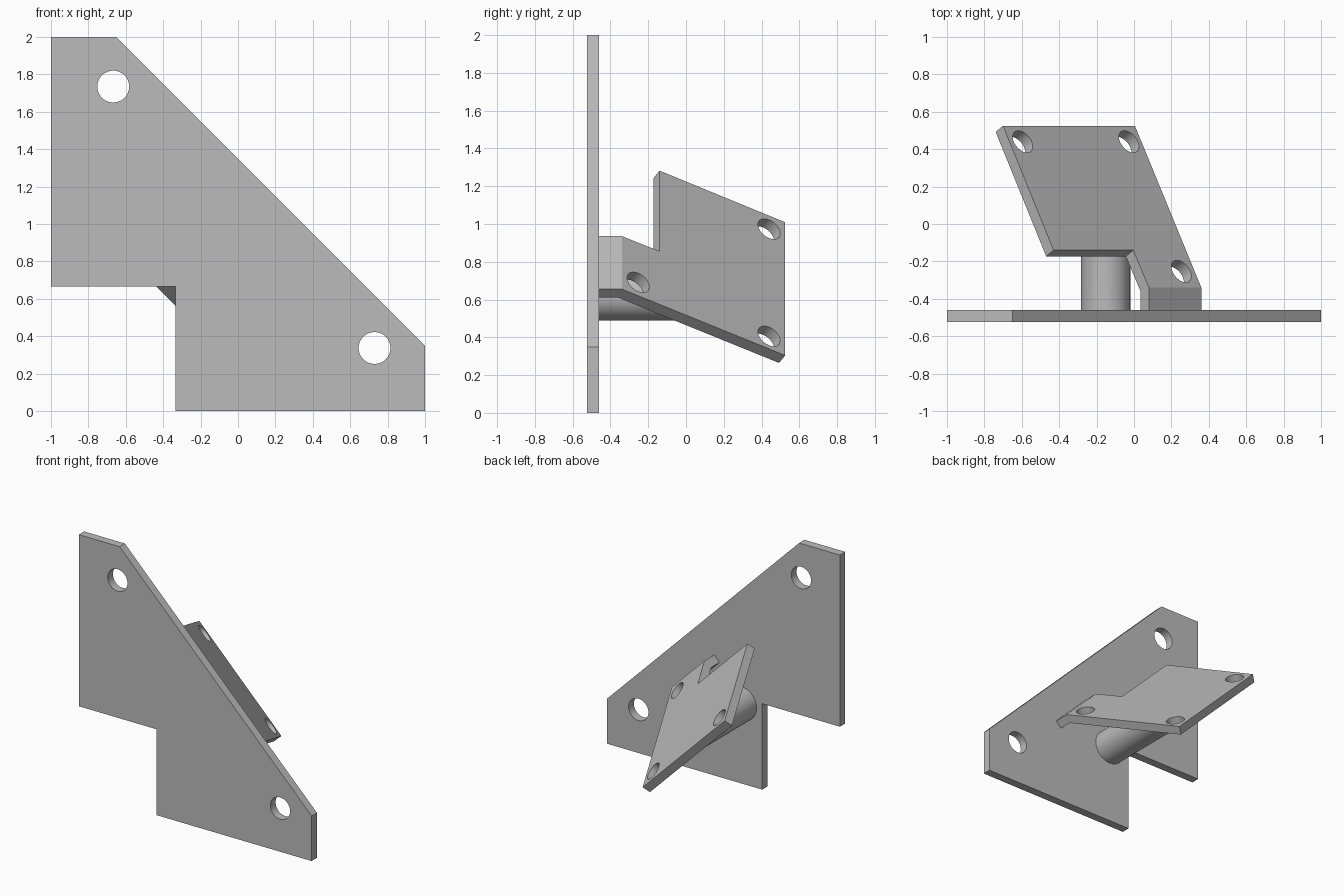
import bpy, bmesh, math
from mathutils import Vector

cube = bpy.data.objects.get("Cube")
if cube:
    bpy.data.objects.remove(cube, do_unlink=True)

grey = bpy.data.materials.new("plain_grey")
grey.use_nodes = True
grey.diffuse_color = (0.5, 0.5, 0.5, 1)
grey.node_tree.nodes["Principled BSDF"].inputs["Base Color"].default_value = (0.5, 0.5, 0.5, 1)

T = 0.065                     # sheet thickness
WALL = -0.46                  # rear surface of the mounting plate
SLOPE, LEVEL = 0.8165, 0.738  # tilted panel: x + SLOPE*y + z = LEVEL
NORMAL = Vector((1, SLOPE, 1)).normalized()
FLANGE_NORMAL = Vector((1, 0, 1)).normalized()


def add_object(name, bm):
    bmesh.ops.recalc_face_normals(bm, faces=bm.faces)
    mesh = bpy.data.meshes.new(name)
    bm.to_mesh(mesh)
    bm.free()
    mesh.materials.append(grey)
    obj = bpy.data.objects.new(name, mesh)
    bpy.context.collection.objects.link(obj)
    return obj


def sheet(name, points, faces, offsets):
    """Solid sheet: top faces, the same faces moved by per-point offsets, and rims."""
    bm = bmesh.new()
    top = [bm.verts.new(p) for p in points]
    low = [bm.verts.new(p + o) for p, o in zip(points, offsets)]
    for f in faces:
        bm.faces.new([top[i] for i in f])
    bm.edges.index_update()
    bm.verts.index_update()
    rim = [[v.index for v in e.verts] for e in bm.edges if e.is_boundary]
    for f in faces:
        bm.faces.new([low[i] for i in reversed(f)])
    for a, b in rim:
        bm.faces.new([top[a], top[b], low[b], low[a]])
    return add_object(name, bm)


def drill(obj, centre, axis, radius):
    bpy.ops.mesh.primitive_cylinder_add(vertices=48, radius=radius, depth=0.3, location=centre,
                                        rotation=axis.to_track_quat('Z', 'Y').to_euler())
    cutter = bpy.context.object
    cutter.hide_render = True
    cutter.data.materials.append(grey)
    mod = obj.modifiers.new("hole", 'BOOLEAN')
    mod.operation, mod.solver, mod.object = 'DIFFERENCE', 'EXACT', cutter
    bpy.context.view_layer.objects.active = obj
    bpy.ops.object.modifier_apply(modifier=mod.name)
    bpy.data.objects.remove(cutter, do_unlink=True)


def on_panel(x, y):
    return Vector((x, y, LEVEL - x - SLOPE * y))


# Upright mounting plate with a notched corner and two holes
outline = [(-1, 2), (-0.65, 2), (1, 0.35), (1, 0), (-0.333, 0), (-0.333, 0.667), (-1, 0.667)]
plate = sheet("mounting_plate", [Vector((x, WALL, z)) for x, z in outline],
              [range(len(outline))], [Vector((0, -T, 0))] * len(outline))
for x, z in [(-0.667, 1.735), (0.73, 0.337)]:
    drill(plate, (x, WALL, z), Vector((0, 1, 0)), 0.085)

# Tilted panel folded into a short flange that meets the plate
panel = [on_panel(x, y) for x, y in
         [(-0.70, 0.525), (0.005, 0.525), (0.36, -0.34), (0.08, -0.34), (-0.004, -0.14), (-0.43, -0.14)]]
flange = [Vector((panel[i].x, WALL, panel[i].z)) for i in (2, 3)]
miter = -T * (NORMAL + FLANGE_NORMAL) / (1 + NORMAL.dot(FLANGE_NORMAL))
flat = -T * NORMAL
bracket = sheet("tilted_bracket", panel + flange, [range(6), (3, 2, 6, 7)],
                [flat, flat, miter, miter, flat, flat] + [-T * FLANGE_NORMAL] * 2)
for x, y in [(-0.595, 0.44), (-0.027, 0.44), (0.253, -0.253)]:
    drill(bracket, on_panel(x, y), NORMAL, 0.068)

# Round post from the plate to the underside of the panel
bm = bmesh.new()
bmesh.ops.create_cone(bm, cap_ends=True, segments=64, radius1=0.132, radius2=0.132, depth=1)
for v in bm.verts:
    x, z = v.co.x - 0.152, v.co.y + 0.62
    far = (LEVEL - 0.08 - x - z) / SLOPE
    v.co = (x, far if v.co.z > 0 else WALL, z)
post = add_object("support_post", bm)

for obj in (plate, bracket, post):
    bpy.ops.object.select_all(action='DESELECT')
    obj.select_set(True)
    bpy.context.view_layer.objects.active = obj
    bpy.ops.object.shade_smooth_by_angle(angle=math.radians(25))
